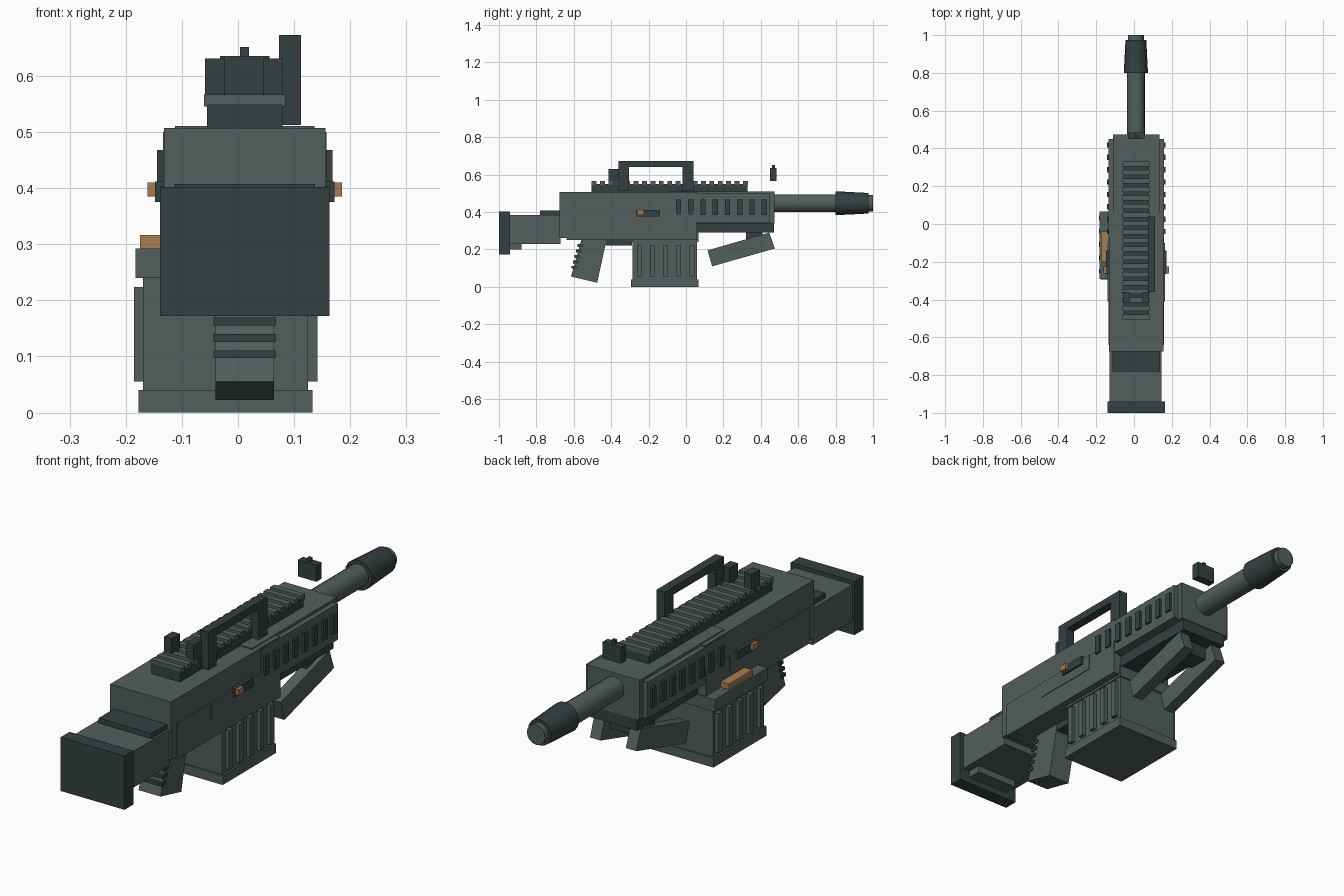
import bpy, math
from mathutils import Vector

if "Cube" in bpy.data.objects:
    bpy.data.objects.remove(bpy.data.objects["Cube"], do_unlink=True)

CX = 0.012  # centre line of the body


def material(name, rgb):
    m = bpy.data.materials.new(name)
    m.use_nodes = True
    m.diffuse_color = (*rgb, 1)
    m.node_tree.nodes["Principled BSDF"].inputs["Base Color"].default_value = (*rgb, 1)
    return m


green = material("grey green", (0.084, 0.114, 0.109))
dark = material("dark slate", (0.034, 0.051, 0.051))
copper = material("copper", (0.39, 0.20, 0.085))


def extrude(name, outline, x0, x1, mat):
    """Prism along x from a (y, z) outline."""
    n = len(outline)
    verts = [(x, y, z) for x in (x0, x1) for y, z in outline]
    faces = [tuple(range(n))[::-1], tuple(range(n, 2 * n))]
    faces += [(i, (i + 1) % n, n + (i + 1) % n, n + i) for i in range(n)]
    mesh = bpy.data.meshes.new(name)
    mesh.from_pydata(verts, [], faces)
    mesh.materials.append(mat)
    ob = bpy.data.objects.new(name, mesh)
    bpy.context.collection.objects.link(ob)
    return ob


def box(name, x, y, z, mat):
    outline = [(y[0], z[0]), (y[1], z[0]), (y[1], z[1]), (y[0], z[1])]
    return extrude(name, outline, x[0], x[1], mat)


def around(half, c=CX):
    return (c - half, c + half)


def tube(name, y0, y1, r0, r1, mat):
    bpy.ops.mesh.primitive_cone_add(vertices=16, radius1=r0, radius2=r1, depth=y1 - y0,
                                    location=(0.01, (y0 + y1) / 2, 0.447),
                                    rotation=(-math.pi / 2, 0, 0))
    ob = bpy.context.object
    ob.name = name
    ob.data.materials.append(mat)
    bpy.ops.object.shade_smooth_by_angle(angle=math.radians(30))


# Stock
box("butt_plate", around(0.151), (-1, -0.94), (0.172, 0.402), dark)
box("stock", around(0.138, 0.008), (-0.94, -0.67), (0.23, 0.385), green)
box("stock_toe", around(0.1), (-0.94, -0.88), (0.20, 0.23), green)
box("cheek_pad", around(0.125), (-0.78, -0.67), (0.385, 0.407), dark)

# Receiver and forend
box("receiver", around(0.144), (-0.675, 0.06), (0.26, 0.507), green)
box("lower_receiver", around(0.148), (-0.64, 0.06), (0.25, 0.403), green)
box("forend", around(0.124), (0.06, 0.473), (0.34, 0.507), green)
box("top_plate", around(0.124), (-0.10, 0.473), (0.5, 0.511), green)
box("forend_underside", around(0.11), (0.06, 0.47), (0.29, 0.34), dark)

# Side panels, ports and handles on both sides
for side, s in (("left", 1), ("right", -1)):
    def plate(name, reach, y, z, mat):
        box(f"{side}_{name}", sorted((CX + s * 0.10, CX + s * reach)), y, z, mat)
    plate("panel", 0.151, (-0.41, -0.10), (0.335, 0.403), green)
    plate("port", 0.160, (-0.265, -0.14), (0.375, 0.412), dark)
    plate("bolt_handle", 0.173, (-0.262, -0.225), (0.385, 0.41), copper)
    plate("forend_panel", 0.146, (-0.07, 0.45), (0.345, 0.50), green)
    for i in range(8):
        y = -0.04 + i * 0.0655
        plate(f"vent_{i + 1}", 0.156, (y - 0.014, y + 0.014), (0.385, 0.468), dark)

# Barrel
tube("barrel", 0.45, 0.82, 0.048, 0.048, green)
tube("muzzle_brake", 0.80, 0.975, 0.064, 0.055, dark)
tube("muzzle_tip", 0.97, 1.0, 0.043, 0.043, green)

# Top rail
box("rail_base", around(0.067), (-0.505, 0.33), (0.507, 0.55), dark)
for i in range(19):
    y = -0.492 + i * 0.045
    box(f"rail_tooth_{i + 1}", around(0.073), (y - 0.013, y + 0.013), (0.545, 0.567), green)

# Carry handle
for name, y in (("rear", (-0.36, -0.305)), ("front", (-0.02, 0.04))):
    box(f"handle_{name}_post", (0.073, 0.112), y, (0.512, 0.645), dark)
box("handle_bar", (0.073, 0.112), (-0.36, 0.04), (0.64, 0.673), dark)

# Sights
for name, x in (("right", -0.041), ("left", 0.063)):
    box(f"rear_sight_{name}", around(0.0175, x), (-0.415, -0.36), (0.55, 0.631), dark)
box("front_sight", around(0.044), (0.45, 0.485), (0.565, 0.635), dark)
box("front_sight_post", around(0.008), (0.46, 0.475), (0.63, 0.651), dark)

# Magazine
MX = -0.022
box("magazine", around(0.147, MX), (-0.285, 0.06), (0.03, 0.26), green)
box("magazine_floor", around(0.155, MX), (-0.293, 0.067), (0, 0.04), green)
box("magazine_collar", (-0.183, 0.13), (-0.29, 0.067), (0.24, 0.292), green)
box("magazine_latch", (-0.175, -0.13), (-0.20, -0.04), (0.29, 0.316), copper)
for i in range(5):
    y = -0.25 + i * 0.0705
    box(f"magazine_rib_{i + 1}", around(0.1635, MX), (y - 0.013, y + 0.013), (0.055, 0.224), green)

# Grip with ribbed back, and trigger guard
top, bottom = Vector((-0.56, 0.25)), Vector((-0.615, 0.055))
extrude("grip", [top, bottom, (-0.475, 0.022), (-0.425, 0.25)], -0.04, 0.064, green)
for i in range(5):
    p = top.lerp(bottom, 0.15 + i * 0.15)
    box(f"grip_rib_{i + 1}", around(0.056), (p.x - 0.012, p.x + 0.02), (p.y - 0.007, p.y + 0.007), dark)
box("trigger_guard", around(0.05), (-0.50, -0.29), (0.22, 0.25), dark)

# Folded bipod
box("bipod_hinge", around(0.09), (0.32, 0.41), (0.232, 0.29), dark)
leg = [(0.115, 0.195), (0.14, 0.11), (0.475, 0.205), (0.445, 0.29)]
for name, s in (("left", 1), ("right", -1)):
    extrude(f"bipod_leg_{name}", leg, *around(0.025, CX + s * 0.085), green)
